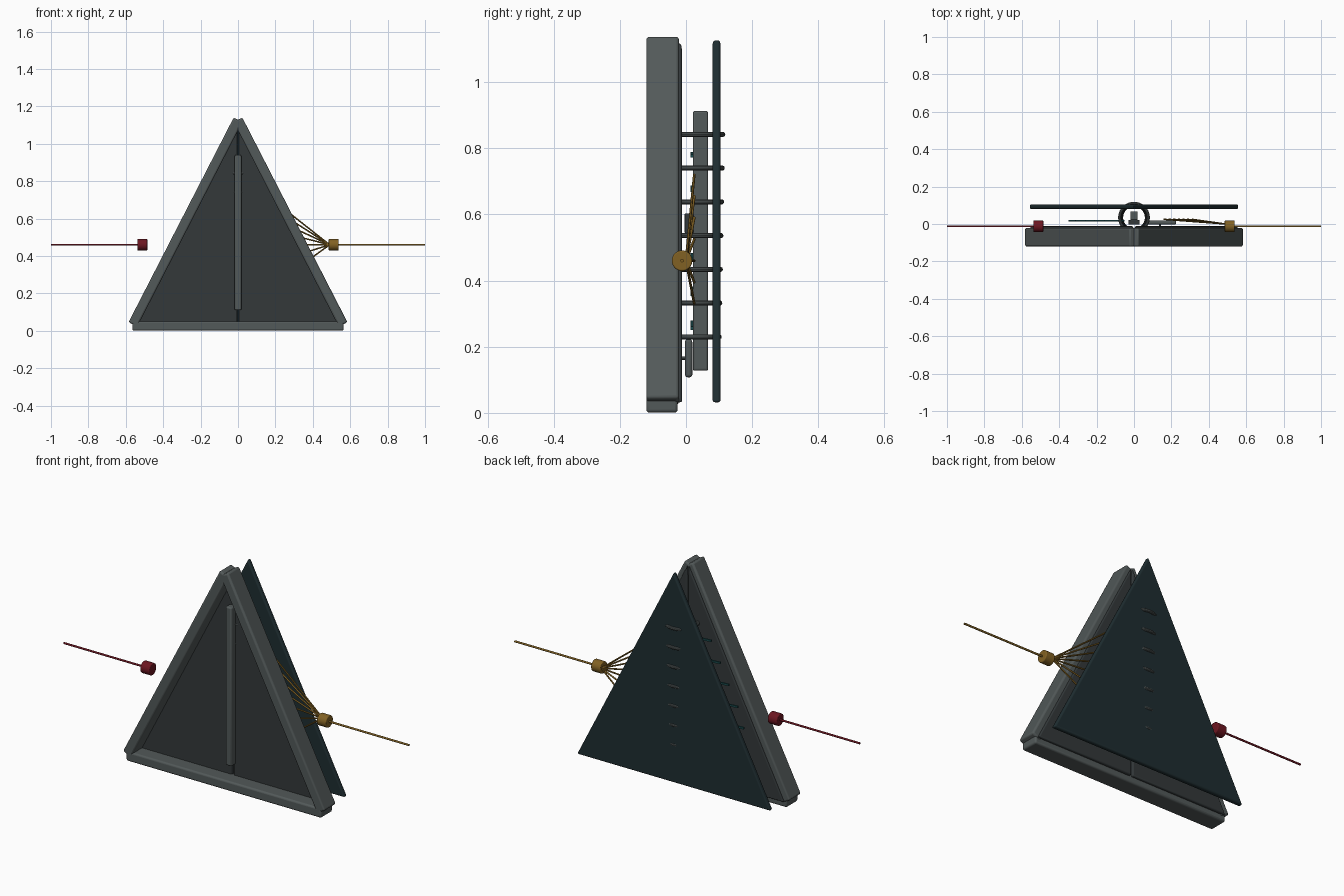
import bpy, bmesh, math
from mathutils import Vector

if "Cube" in bpy.data.objects:
    bpy.data.objects.remove(bpy.data.objects["Cube"])


def mat(name, rgb):
    m = bpy.data.materials.new(name)
    m.diffuse_color = (*rgb, 1)
    m.use_nodes = True
    m.node_tree.nodes["Principled BSDF"].inputs["Base Color"].default_value = m.diffuse_color
    return m


FRAME = mat("frame_grey", (0.085, 0.10, 0.10))
PANEL = mat("panel_dark", (0.033, 0.04, 0.042))
BACK = mat("back_teal", (0.013, 0.026, 0.03))
RED = mat("dark_red", (0.15, 0.008, 0.015))
GOLD = mat("gold", (0.22, 0.12, 0.017))
TEAL = mat("teal", (0.01, 0.07, 0.075))


def finish(ob, m, bevel=0):
    ob.data.materials.append(m)
    if bevel:
        b = ob.modifiers.new("bevel", 'BEVEL')
        b.width, b.segments = bevel, 3
    bpy.ops.object.select_all(action='DESELECT')
    ob.select_set(True)
    bpy.context.view_layer.objects.active = ob
    bpy.ops.object.shade_smooth_by_angle()
    return ob


def box(name, center, size, m, bevel=0, tilt=0):
    bpy.ops.mesh.primitive_cube_add(size=1, location=center)
    ob = bpy.context.object
    ob.name = name
    ob.scale = size
    bpy.ops.object.transform_apply(location=False, rotation=False, scale=True)
    ob.rotation_euler.y = tilt
    return finish(ob, m, bevel)


def rod(name, a, b, r, m, bevel=0, sides=12):
    a, b = Vector(a), Vector(b)
    d = b - a
    bpy.ops.mesh.primitive_cylinder_add(vertices=sides, radius=r, depth=d.length, location=(a + b) / 2)
    ob = bpy.context.object
    ob.name = name
    ob.rotation_euler = d.to_track_quat('Z', 'Y').to_euler()
    return finish(ob, m, bevel)


def slab(name, pts, y0, y1, m, bevel):
    # extruded outline in the xz plane
    bm = bmesh.new()
    f = bm.faces.new([bm.verts.new((x, y0, z)) for x, z in pts])
    r = bmesh.ops.extrude_face_region(bm, geom=[f])
    bmesh.ops.translate(bm, vec=(0, y1 - y0, 0),
                        verts=[v for v in r["geom"] if isinstance(v, bmesh.types.BMVert)])
    bmesh.ops.recalc_face_normals(bm, faces=bm.faces)
    me = bpy.data.meshes.new(name)
    bm.to_mesh(me)
    bm.free()
    ob = bpy.data.objects.new(name, me)
    bpy.context.collection.objects.link(ob)
    return finish(ob, m, bevel)


# triangular frame and split front panel
box("frame_bottom", (0, -0.0725, 0.026), (1.13, 0.095, 0.05), FRAME, 0.009)
for s, side in ((-1, "left"), (1, "right")):
    a, b = Vector((s * 0.562, 0, 0.034)), Vector((0, 0, 1.128))
    d = b - a
    c = (a + b) / 2
    box("frame_" + side, (c.x, -0.0705, c.z), (0.052, 0.099, d.length), FRAME, 0.009,
        math.atan2(d.x, d.z))
    slab("front_panel_" + side, [(s * 0.004, 0.032), (s * 0.555, 0.032), (s * 0.004, 1.12)],
         -0.045, -0.012, PANEL, 0.006)
box("front_bar", (0, -0.06, 0.525), (0.036, 0.04, 0.83), FRAME, 0.007)

# back cover
slab("back_panel", [(-0.56, 0.032), (0.56, 0.032), (0, 1.13)], 0.08, 0.105, BACK, 0.008)

# spine and binding rings, growing slightly upward
box("spine", (0, 0.044, 0.52), (0.04, 0.046, 0.785), FRAME, 0.006)
for i in range(7):
    bpy.ops.mesh.primitive_torus_add(location=(0, 0.034, 0.23 + i * 0.102), major_segments=40,
                                     minor_segments=10, major_radius=0.066 + i * 0.0018, minor_radius=0.008)
    ob = bpy.context.object
    ob.name = "binding_ring_%d" % (i + 1)
    finish(ob, FRAME)

# beam emitters on both sides
for s, side, m in ((-1, "left", RED), (1, "right", GOLD)):
    rod("emitter_" + side, (s * 0.485, -0.012, 0.46), (s * 0.538, -0.012, 0.46), 0.031, m, 0.004, 32)
    rod("beam_" + side, (s * 0.52, -0.012, 0.46), (s, -0.012, 0.46), 0.005, m)

# fan of fine rays from the right emitter
for i in range(7):
    z = 0.33 + i * 0.065
    rod("fan_ray_%d" % (i + 1), (0.49, 0.0, 0.46), (0.31 - i * 0.025, 0.025, z), 0.004, GOLD)

# thin strips and small plates between the panels
for i in range(6):
    z = 0.265 + i * 0.103
    w = min(0.35, 0.5 * (1.1 - z))
    box("inner_strip_%d" % (i + 1), (-0.05 - (w - 0.05) / 2, 0.018, z), (w - 0.05, 0.008, 0.01), TEAL, 0, 0.06)
box("inner_plate_low", (0.14, 0.008, 0.165), (0.17, 0.022, 0.115), FRAME, 0.008)
rod("plate_pin", (0.14, -0.02, 0.165), (0.14, 0.005, 0.165), 0.005, FRAME)
box("inner_plate_mid", (0, 0.009, 0.573), (0.06, 0.026, 0.06), PANEL, 0.003)
